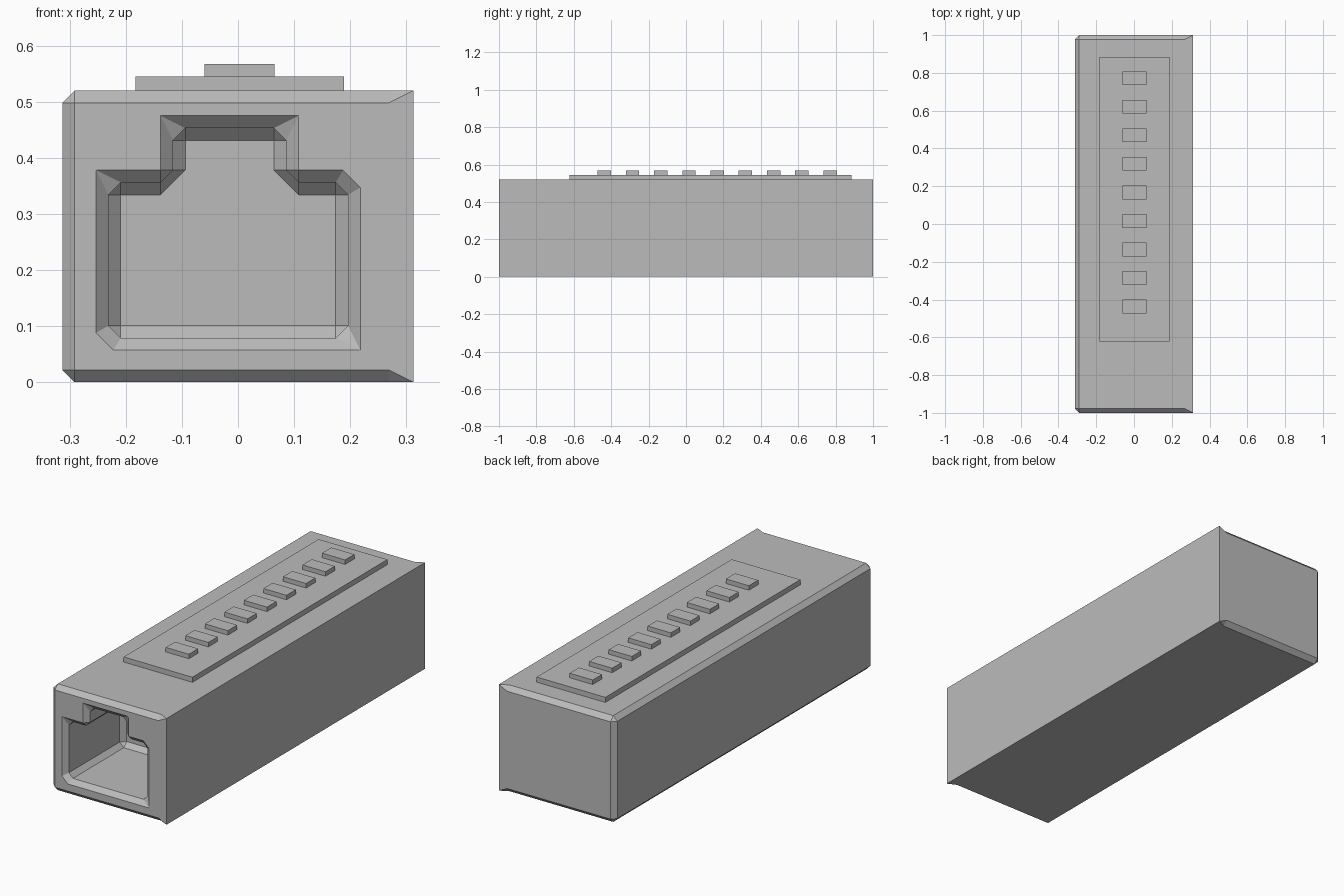
import bpy
import bmesh
from mathutils import Vector

cube = bpy.data.objects.get("Cube")
if cube:
    bpy.data.objects.remove(cube, do_unlink=True)

# Single plain grey
grey = bpy.data.materials.new("plain grey")
grey.use_nodes = True
grey.diffuse_color = (0.5, 0.5, 0.5, 1)
grey.node_tree.nodes["Principled BSDF"].inputs["Base Color"].default_value = (0.5, 0.5, 0.5, 1)

B = 0.022                      # chamfer size
X, Y, H = 0.313, 1.0, 0.52     # half width, half length, body height


def add_object(name, bm):
    bmesh.ops.remove_doubles(bm, verts=bm.verts, dist=1e-4)
    bmesh.ops.recalc_face_normals(bm, faces=bm.faces)
    mesh = bpy.data.meshes.new(name)
    bm.to_mesh(mesh)
    bm.free()
    mesh.materials.append(grey)
    obj = bpy.data.objects.new(name, mesh)
    bpy.context.collection.objects.link(obj)
    return obj


def loft(name, rings):
    """Skin a row of equal-length point rings and cap both ends."""
    bm = bmesh.new()
    rows = [[bm.verts.new(p) for p in ring] for ring in rings]
    n = len(rows[0])
    for a, b in zip(rows, rows[1:]):
        for i in range(n):
            j = (i + 1) % n
            bm.faces.new((a[i], a[j], b[j], b[i]))
    bm.faces.new(rows[0])
    bm.faces.new(rows[-1])
    return add_object(name, bm)


def box(name, x0, x1, y0, y1, z0, z1):
    ring = [(x0, y0), (x1, y0), (x1, y1), (x0, y1)]
    return loft(name, [[(x, y, z) for x, y in ring] for z in (z0, z1)])


# Body: sections across x, chamfered everywhere but at the sharp +x end
def section(x, inset, cut):
    y, low, top = Y - inset, inset, H - inset
    return [(x, -y + cut, low), (x, y - cut, low),
            (x, y, low + cut), (x, y, top - cut),
            (x, y - cut, top), (x, -y + cut, top),
            (x, -y, top - cut), (x, -y, low + cut)]


body = loft("body", [section(-X, B, 0), section(-X + B, 0, B),
                     section(X - 2 * B, 0, B), section(X, 0, 0)])

# Socket: stepped outline with a chamfered mouth and a chamfered back
outline = [Vector(p) for p in (
    (-0.253, 0.057), (0.218, 0.057), (0.218, 0.378), (0.108, 0.378),
    (0.108, 0.475), (-0.138, 0.475), (-0.138, 0.378), (-0.253, 0.378))]
CLIPPED = (0, 2)               # corners clipped at the mouth


def socket_ring(y, inset, convex_cut, reflex_cut, mouth=False):
    ring = []
    for i, p in enumerate(outline):
        before = (p - outline[i - 1]).normalized()
        after = (outline[(i + 1) % len(outline)] - p).normalized()
        reflex = before.cross(after) < 0
        cut = reflex_cut if reflex else convex_cut
        if mouth and i in CLIPPED:
            cut = 1.4 * B
        inward = Vector((-before.y, before.x)) + Vector((-after.y, after.x))
        corner = p + inward * inset
        for q in (corner - before * cut, corner + after * cut):
            ring.append((q.x, y, q.y))
    # Reflex corners swap their pair so the ring does not cross itself
    for i, p in enumerate(outline):
        before = p - outline[i - 1]
        after = outline[(i + 1) % len(outline)] - p
        if before.cross(after) < 0:
            a, b = Vector(ring[2 * i]), Vector(ring[2 * i + 1])
            ring[2 * i], ring[2 * i + 1] = a, b
    return ring


back = -0.585
cutter = loft("socket_cutter", [
    socket_ring(-Y - 0.05, 0, 0, 0, True),
    socket_ring(-Y, 0, 0, 0, True),
    socket_ring(-Y + B, B, B, B),
    socket_ring(back, B, B, B),
    socket_ring(back + B, 2 * B, 0, 2 * B)])
cutter.hide_render = True
cutter.hide_set(True)

cut = body.modifiers.new("socket", 'BOOLEAN')
cut.operation = 'DIFFERENCE'
cut.solver = 'EXACT'
cut.object = cutter

# Apply the cut and drop the helper
bpy.context.view_layer.update()
graph = bpy.context.evaluated_depsgraph_get()
cut_mesh = bpy.data.meshes.new_from_object(body.evaluated_get(graph))
body.modifiers.clear()
body.data = cut_mesh
bpy.data.objects.remove(cutter, do_unlink=True)

# Raised plate with a row of small pads
box("top_plate", -0.183, 0.189, -0.623, 0.885, H - 0.01, 0.545)
for i in range(9):
    y = -0.437 + 0.151 * i
    box(f"pad_{i + 1}", -0.06, 0.065, y - 0.036, y + 0.036, 0.54, 0.567)
